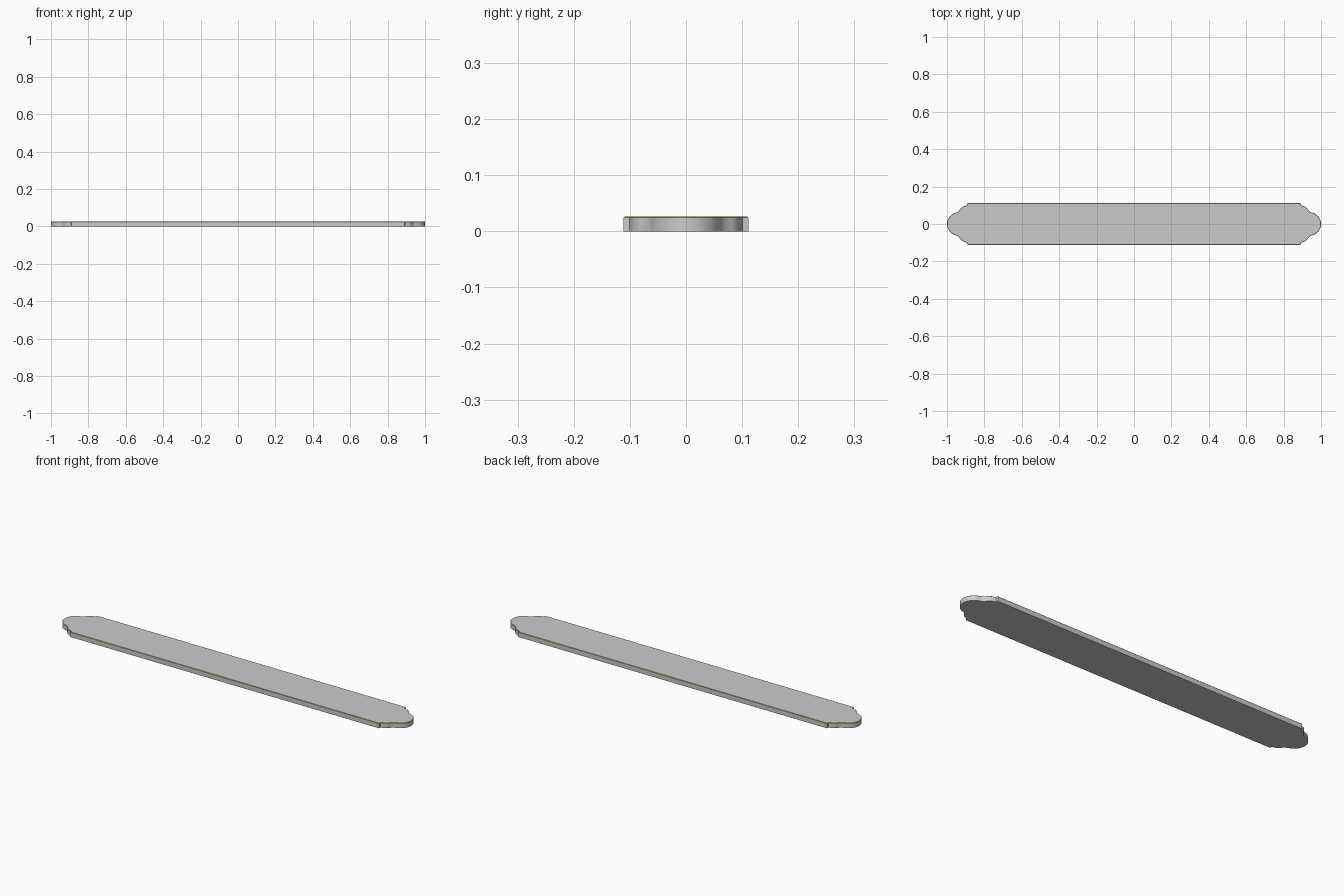
import bpy, bmesh, math

if "Cube" in bpy.data.objects:
    bpy.data.objects.remove(bpy.data.objects["Cube"])

HEIGHT, CHAMFER = 0.0265, 0.002


def arc(cx, cy, rx, ry, a0, a1, n):
    return [(cx + rx * math.cos(math.radians(a0 + (a1 - a0) * i / n)),
             cy + ry * math.sin(math.radians(a0 + (a1 - a0) * i / n)))
            for i in range(n + 1)]


# Quarter outline of the scrolled end: round nose, hollow, small lobe, square nib
quarter = arc(0.932, 0, 0.068, 0.064, 0, 75, 12)
quarter += [(0.94, 0.066), (0.936, 0.071)]
quarter += arc(0.893, 0.064, 0.04, 0.034, 20, 80, 6)
quarter += [(0.892, 0.101), (0.89, 0.111)]

right = [(x, -y) for x, y in reversed(quarter[1:])] + quarter
outline = right + [(-x, -y) for x, y in right]

# Flat board with a thin gilded chamfer round the top edge
bm = bmesh.new()
base = bm.faces.new([bm.verts.new((x, y, 0)) for x, y in outline])
ext = bmesh.ops.extrude_face_region(bm, geom=[base], use_keep_orig=True)
top = next(g for g in ext["geom"] if isinstance(g, bmesh.types.BMFace))
for v in top.verts:
    v.co.z = HEIGHT - CHAMFER
bmesh.ops.recalc_face_normals(bm, faces=bm.faces[:])
rim = bmesh.ops.inset_region(bm, faces=[top], thickness=CHAMFER, use_even_offset=False)
for f in rim["faces"]:
    f.material_index = 1
for v in top.verts:
    v.co.z = HEIGHT
bmesh.ops.recalc_face_normals(bm, faces=bm.faces[:])

mesh = bpy.data.meshes.new("sign_board")
bm.to_mesh(mesh)
bm.free()
board = bpy.data.objects.new("sign_board", mesh)
bpy.context.collection.objects.link(board)

grey = bpy.data.materials.new("board_grey")
grey.diffuse_color = (0.8, 0.8, 0.8, 1)
grey.use_nodes = True
grey.node_tree.nodes["Principled BSDF"].inputs["Base Color"].default_value = grey.diffuse_color
gold = bpy.data.materials.new("gold_edge")
gold.diffuse_color = (0.6, 0.42, 0.03, 1)
gold.use_nodes = True
gold.node_tree.nodes["Principled BSDF"].inputs["Base Color"].default_value = gold.diffuse_color
mesh.materials.append(grey)
mesh.materials.append(gold)

bpy.context.view_layer.objects.active = board
board.select_set(True)
bpy.ops.object.shade_smooth_by_angle(angle=math.radians(30))
